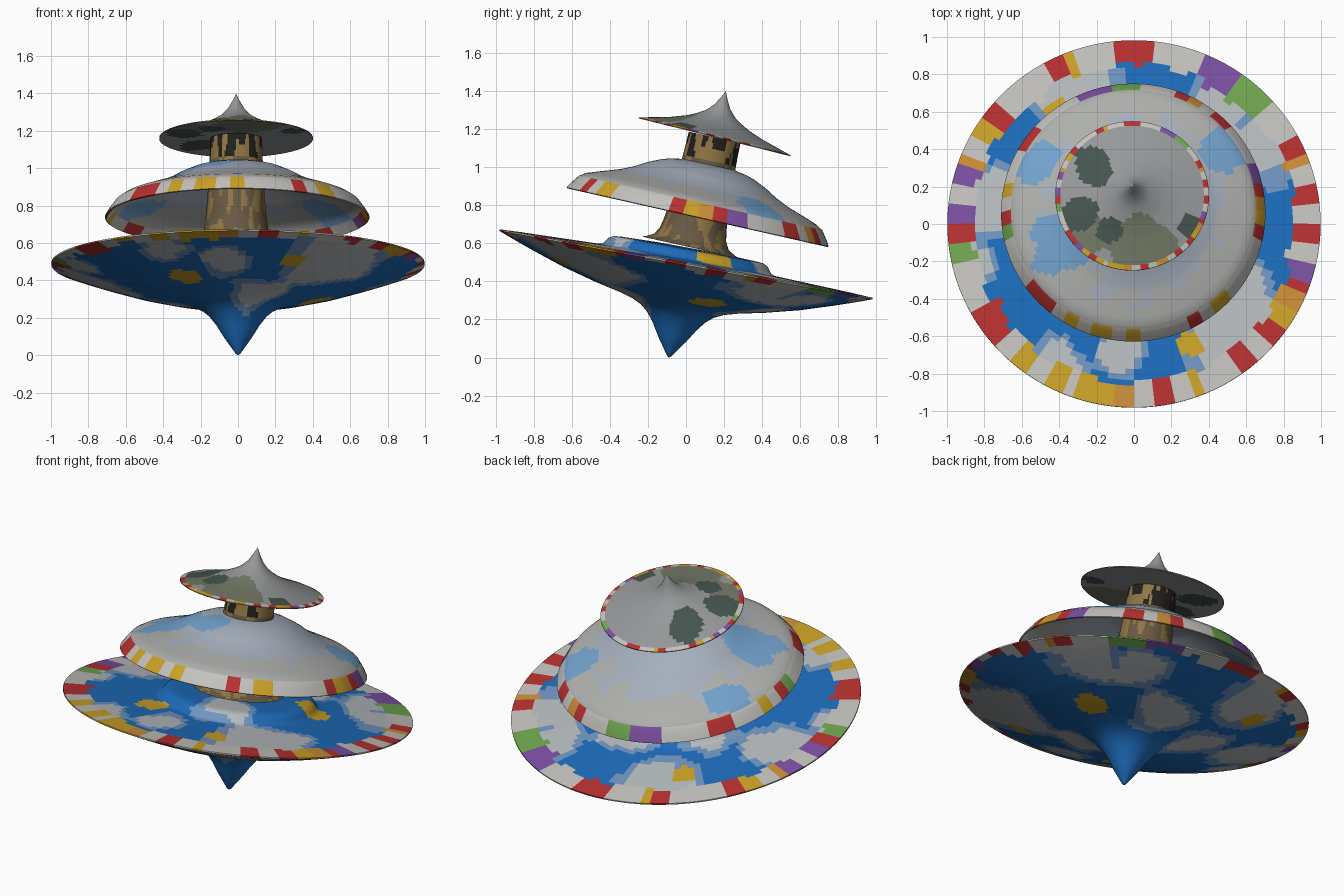
import bpy, bmesh, random
from math import sin, cos, pi, radians, hypot, atan2, degrees, ceil
from mathutils import Vector, noise

if "Cube" in bpy.data.objects:
    bpy.data.objects.remove(bpy.data.objects["Cube"])

SEG = 112
random.seed(4)

# Palette
COLOURS = {
    "blue": (0.012, 0.15, 0.50), "haze": (0.16, 0.30, 0.53), "cloud": (0.47, 0.50, 0.52),
    "yellow": (0.60, 0.36, 0.02), "white": (0.55, 0.54, 0.51), "red": (0.48, 0.03, 0.03),
    "orange": (0.60, 0.27, 0.04), "violet": (0.20, 0.08, 0.36), "green": (0.16, 0.38, 0.08),
    "pale": (0.38, 0.43, 0.51), "warm_grey": (0.42, 0.43, 0.41), "light_blue": (0.17, 0.36, 0.60),
    "grey": (0.30, 0.31, 0.32), "dark_green": (0.06, 0.09, 0.08), "olive": (0.17, 0.19, 0.13),
    "brown": (0.14, 0.10, 0.055), "gold": (0.28, 0.18, 0.06), "black": (0.015, 0.014, 0.012)}
NAMES = list(COLOURS)
MATS = []
for key, rgb in COLOURS.items():
    m = bpy.data.materials.new(key)
    m.diffuse_color = (*rgb, 1)
    m.use_nodes = True
    m.node_tree.nodes["Principled BSDF"].inputs["Base Color"].default_value = m.diffuse_color
    MATS.append(m)


def blobs(p, spots, rough=0.5):
    """How far inside the nearest of the (x, y, radius) spots, with ragged edges."""
    wob = rough * noise.noise(Vector((p.x * 6, p.y * 6, 3.3)))
    return max(1 - hypot(p.x - x, p.y - y) / r for x, y, r in spots) + wob


def speckle(p, n, share):
    """Colourful rim patches in a stable pattern around the edge."""
    cell = int((degrees(atan2(p.y, p.x)) + 180) / 360 * n)
    rnd = random.Random(cell * 7 + 1)
    if rnd.random() > share:
        return "white"
    return rnd.choice(("red", "orange", "violet", "green", "yellow", "red"))


def paint_disc(p):
    r = hypot(p.x, p.y)
    if r > (0.86 if p.z > 0 else 0.93) + 0.06 * noise.noise(p * 9):
        return speckle(p, 60, 0.45)
    if blobs(p, [(0.3, -0.65, 0.07), (-0.28, -0.46, 0.09), (0.42, 0.15, 0.1), (-0.4, 0.6, 0.07)], 0.2) > 0:
        return "yellow"
    v = blobs(p, [(-0.05, -0.66, 0.16), (-0.4, -0.75, 0.14), (0.52, -0.55, 0.34), (0.12, -0.32, 0.2),
                  (0.72, 0.45, 0.25), (-0.3, 0.75, 0.25), (-0.75, 0.1, 0.28), (0.45, 0.62, 0.2),
                  (-0.3, 0.2, 0.22), (0.1, 0.42, 0.22), (-0.82, -0.2, 0.15)])
    return "cloud" if v > 0.3 else "haze" if v > 0.05 else "blue"


def paint_canopy(p):
    r = hypot(p.x, p.y)
    if r > 0.655 and p.z < 0.08:
        return speckle(p, 50, 0.35)
    if blobs(p, [(-0.38, -0.2, 0.2), (0.5, 0.3, 0.16), (-0.1, -0.25, 0.12), (-0.5, 0.25, 0.12)]) > 0.1:
        return "light_blue"
    return "warm_grey" if r > 0.47 + 0.15 * noise.noise(p * 8) else "pale"


def paint_cap(p):
    if hypot(p.x, p.y) > 0.395:
        return speckle(p, 60, 0.5)
    if blobs(p, [(-0.2, 0.15, 0.13), (-0.28, -0.1, 0.1), (-0.12, -0.2, 0.07), (0.3, -0.17, 0.06)]) > 0:
        return "dark_green"
    return "olive" if blobs(p, [(0.05, -0.32, 0.2), (-0.25, -0.22, 0.12)]) > 0 else "grey"


def paint_column(p):
    n = noise.noise(Vector((p.x * 22, p.y * 22, p.z * 7)))
    if p.z > 0.48:
        return "black" if n > -0.1 else "gold"
    return "gold" if n > 0.1 else "brown"


def lathe(name, profile, centre, tilt, paint):
    """Revolve an (r, h) profile, paint its faces and lean it towards +y."""
    fine = [profile[0]]
    for (r0, h0), (r1, h1) in zip(profile, profile[1:]):
        n = ceil(hypot(r1 - r0, h1 - h0) / 0.035)
        fine += [(r0 + (r1 - r0) * t / n, h0 + (h1 - h0) * t / n) for t in range(1, n + 1)]
    bm = bmesh.new()
    rings = []
    for r, h in fine:
        if r == 0:
            rings.append([bm.verts.new((0, 0, h))] * SEG)
        else:
            rings.append([bm.verts.new((r * cos(2 * pi * i / SEG), r * sin(2 * pi * i / SEG), h))
                          for i in range(SEG)])
    for a, b in zip(rings, rings[1:]):
        for i in range(SEG):
            j = (i + 1) % SEG
            f = bm.faces.new(list(dict.fromkeys((a[i], a[j], b[j], b[i]))))
            f.material_index = NAMES.index(paint(f.calc_center_median()))
    bmesh.ops.recalc_face_normals(bm, faces=bm.faces)
    me = bpy.data.meshes.new(name)
    bm.to_mesh(me)
    bm.free()
    for m in MATS:
        me.materials.append(m)
    ob = bpy.data.objects.new(name, me)
    bpy.context.collection.objects.link(ob)
    ob.location = centre
    ob.rotation_euler.x = -radians(tilt)
    bpy.ops.object.select_all(action='DESELECT')
    ob.select_set(True)
    bpy.context.view_layer.objects.active = ob
    bpy.ops.object.shade_smooth_by_angle(angle=radians(40))


# Large lower disc with pointed foot and raised hub
lathe("lower_disc", [
    (0, -0.498), (0.012, -0.49), (0.075, -0.40), (0.115, -0.335), (0.155, -0.283), (0.195, -0.25),
    (0.245, -0.226), (0.32, -0.205), (0.45, -0.177), (0.63, -0.13), (0.80, -0.075), (0.90, -0.04),
    (0.998, -0.004), (0.998, 0.004), (0.88, 0.01), (0.70, 0.016), (0.47, 0.024), (0.45, 0.03),
    (0.425, 0.065), (0.40, 0.078), (0.36, 0.082), (0.15, 0.088)],
    (0, 0, 0.49), 10.4, paint_disc)

# Central column, flared at its base
lathe("column", [
    (0.26, 0.02), (0.235, 0.03), (0.20, 0.05), (0.178, 0.09), (0.168, 0.14), (0.16, 0.21),
    (0.153, 0.30), (0.146, 0.42), (0.141, 0.52), (0.139, 0.612)],
    (-0.01, 0.018, 0.56), 12.5, paint_column)

# Hollow middle canopy
lathe("middle_canopy", [
    (0.13, 0.287), (0.20, 0.275), (0.25, 0.26), (0.32, 0.228), (0.38, 0.193), (0.45, 0.161),
    (0.55, 0.127), (0.62, 0.102), (0.655, 0.08), (0.69, 0.032), (0.707, 0.004),
    (0.70, 0.0), (0.68, 0.028), (0.645, 0.072), (0.61, 0.094), (0.45, 0.152), (0.32, 0.218),
    (0.25, 0.25), (0.13, 0.277)],
    (-0.004, 0.06, 0.735), 12.7, paint_canopy)

# Small top disc with spire
lathe("top_cap", [
    (0, 0.0), (0.15, 0.0), (0.411, -0.002), (0.411, 0.003), (0.33, 0.025), (0.245, 0.048),
    (0.17, 0.075), (0.12, 0.1), (0.08, 0.125), (0.045, 0.162), (0.02, 0.205), (0, 0.247)],
    (-0.01, 0.15, 1.16), 14, paint_cap)
